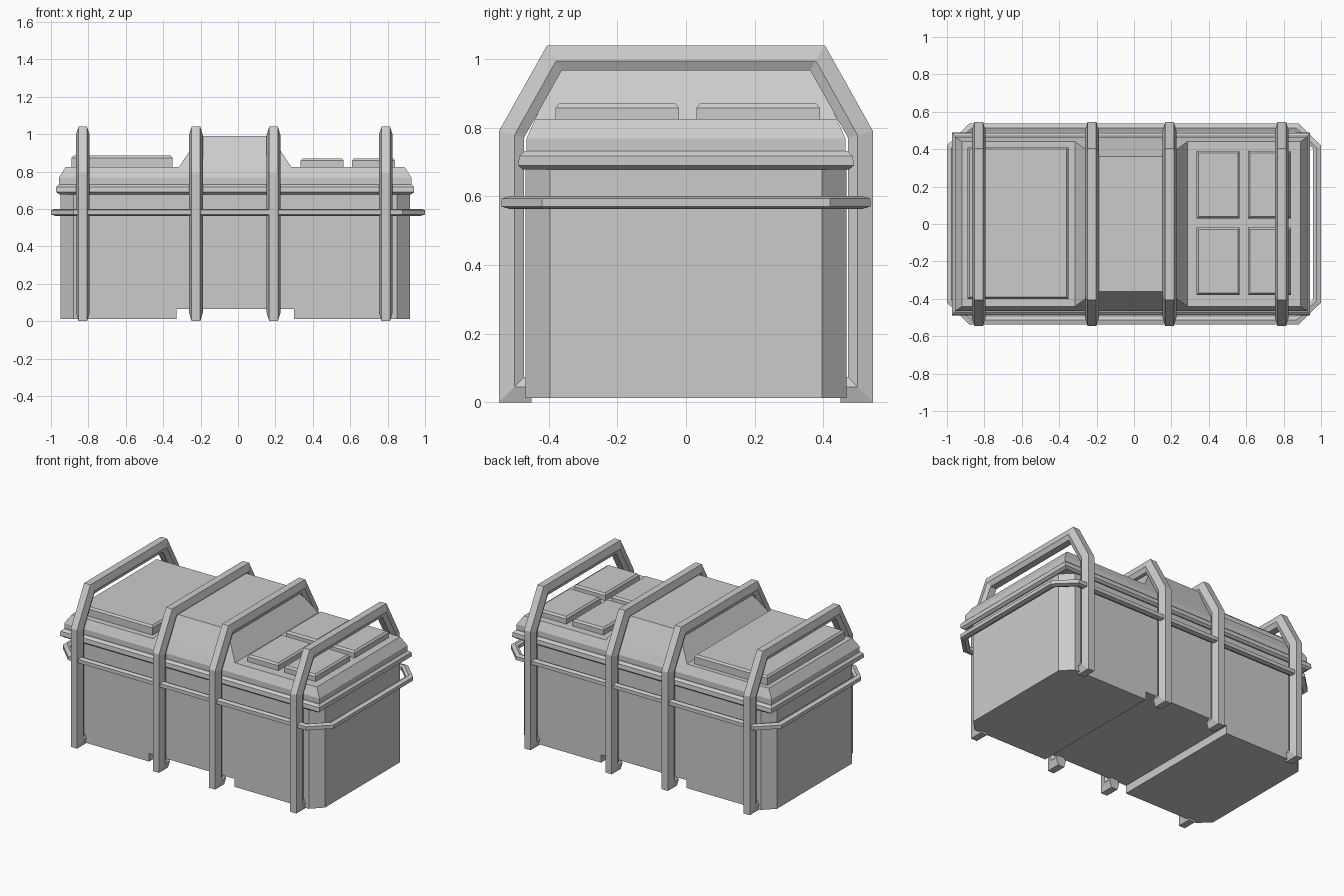
import bpy, bmesh
from mathutils import Vector

cube = bpy.data.objects.get("Cube")
if cube:
    bpy.data.objects.remove(cube, do_unlink=True)

grey = bpy.data.materials.new("plain_grey")
grey.use_nodes = True
COLOUR = (0.6, 0.6, 0.6, 1)
grey.diffuse_color = COLOUR
grey.node_tree.nodes["Principled BSDF"].inputs["Base Color"].default_value = COLOUR

CX = -0.015  # middle of the box along x


def finish(name, bm):
    bmesh.ops.recalc_face_normals(bm, faces=bm.faces)
    mesh = bpy.data.meshes.new(name)
    bm.to_mesh(mesh)
    bm.free()
    mesh.materials.append(grey)
    obj = bpy.data.objects.new(name, mesh)
    bpy.context.collection.objects.link(obj)
    return obj


def bridge(bm, rings, closed=False):
    """Skin a list of equal rings, capping the ends unless closed."""
    loops = [[bm.verts.new(p) for p in ring] for ring in rings]
    n = len(loops[0])
    for i in range(len(loops) if closed else len(loops) - 1):
        a, b = loops[i], loops[(i + 1) % len(loops)]
        for j in range(n):
            k = (j + 1) % n
            bm.faces.new((a[j], a[k], b[k], b[j]))
    if not closed:
        bm.faces.new(loops[0])
        bm.faces.new(loops[-1])


def stack(name, levels, cx=CX, cy=0):
    """Rectangles of half size (hx, hy) skinned upward through z."""
    bm = bmesh.new()
    bridge(bm, [[(cx + sx * hx, cy + sy * hy, z)
                 for sx, sy in ((-1, -1), (1, -1), (1, 1), (-1, 1))]
                for hx, hy, z in levels])
    return finish(name, bm)


def sweep(name, path, section, place, closed=False):
    """Sweep a (depth, width) section inward of a counter-clockwise path."""
    pts = [Vector(p) for p in path]
    n = len(pts)
    rings = []
    for i, p in enumerate(pts):
        before = (p - pts[i - 1]).normalized() if closed or i else None
        after = (pts[(i + 1) % n] - p).normalized() if closed or i < n - 1 else None
        before, after = before or after, after or before
        na, nb = Vector((-before.y, before.x)), Vector((-after.y, after.x))
        mitre = (na + nb) / (1 + na.dot(nb))
        rings.append([place(p + mitre * d, w) for d, w in section])
    bm = bmesh.new()
    bridge(bm, rings, closed)
    return finish(name, bm)


def hexagon(depth, mid, narrow, wide):
    return [(0, -narrow), (0, narrow), (mid, wide),
            (depth, narrow), (depth, -narrow), (mid, -wide)]


# Box body with cut corners
hx, hy, cut = 0.935, 0.467, 0.07
outline = []
for sx, sy in ((1, 1), (-1, 1), (-1, -1), (1, -1)):
    pair = [(sx * hx, sy * (hy - cut)), (sx * (hx - cut), sy * hy)]
    outline += pair if sx * sy > 0 else pair[::-1]
bm = bmesh.new()
bridge(bm, [[(CX + x, y, z) for x, y in outline] for z in (0.012, 0.685)])
body = finish("box_body", bm)

# Channel across the underside
cutter = stack("channel_cutter", [(0.315, 0.7, -0.1), (0.315, 0.7, 0.065)])
cutter.hide_render = True
mod = body.modifiers.new("channel", "BOOLEAN")
mod.operation, mod.solver, mod.object = "DIFFERENCE", "EXACT", cutter
bpy.context.view_layer.objects.active = body
bpy.ops.object.modifier_apply(modifier=mod.name)
bpy.data.objects.remove(cutter, do_unlink=True)

# Lid: overhanging rim, upright band, sloped shoulder, raised middle
stack("lid_rim", [(0.94, 0.475, 0.678), (0.957, 0.489, 0.69),
                  (0.957, 0.486, 0.718), (0.942, 0.47, 0.732)])
stack("lid", [(0.942, 0.465, 0.72), (0.942, 0.465, 0.768), (0.905, 0.44, 0.825)])
stack("lid_hump", [(0.3, 0.44, 0.825), (0.19, 0.36, 0.99)])

# Raised panels on the lid
def panel(name, x0, x1, y0, y1, top):
    w, d = (x1 - x0) / 2, (y1 - y0) / 2
    stack(name, [(w, d, 0.82), (w, d, top - 0.012), (w - 0.01, d - 0.01, top)],
          (x0 + x1) / 2, (y0 + y1) / 2)


panel("large_panel", -0.89, -0.35, -0.4, 0.41, 0.885)
for col, x in (("inner", 0.335), ("outer", 0.61)):
    for row, y in (("front", -0.38), ("back", 0.03)):
        panel(f"small_panel_{row}_{col}", x, x + 0.23, y, y + 0.36, 0.87)

# Four hoops that hook under the box
half = [(0.45, 0), (0.545, 0), (0.545, 0.79), (0.405, 1.04)]
hoop = half + [(-y, z) for y, z in reversed(half)]
for i, x in enumerate((-0.83, -0.225, 0.19, 0.79)):
    sweep(f"hoop_{i + 1}", hoop, hexagon(0.073, 0.045, 0.023, 0.037),
          lambda p, w, x=x: (x + w, p.x, p.y))

# Rail around the box
rail = [(1, -0.42), (1, 0.42), (0.88, 0.537), (-0.88, 0.537)]
rail += [(-x, -y) for x, y in rail]
sweep("side_rail", rail, hexagon(0.042, 0.025, 0.012, 0.019),
      lambda p, w: (p.x, p.y, 0.582 + w), closed=True)
